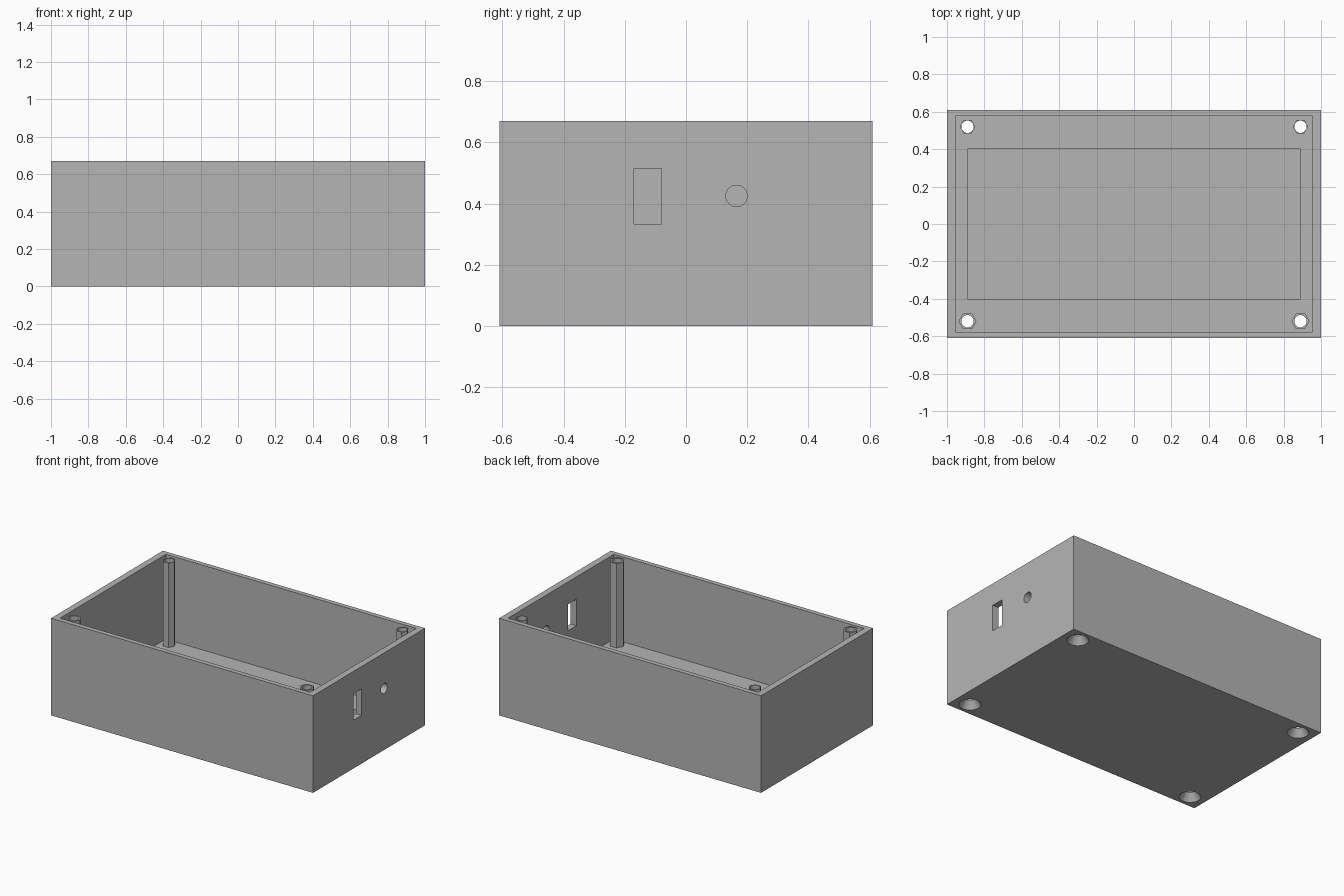
import bpy
import math

if "Cube" in bpy.data.objects:
    bpy.data.objects.remove(bpy.data.objects["Cube"], do_unlink=True)

LENGTH, DEPTH, HEIGHT = 2.0, 1.22, 0.67
FLOOR = 0.085            # ledge around the floor pocket
POCKET = 0.04            # lower floor in the middle
POST_X, POST_Y = 0.89, 0.52
HOLE_R = 0.033

grey = bpy.data.materials.new("plain_grey")
grey.use_nodes = True
grey.diffuse_color = (0.46, 0.46, 0.46, 1)
grey.node_tree.nodes["Principled BSDF"].inputs["Base Color"].default_value = grey.diffuse_color


def box(name, x, y, z):
    """Box from (min, max) ranges."""
    centre = [(a + b) / 2 for a, b in (x, y, z)]
    bpy.ops.mesh.primitive_cube_add(size=1, location=centre)
    ob = bpy.context.object
    ob.name = name
    ob.scale = [b - a for a, b in (x, y, z)]
    bpy.ops.object.transform_apply(location=True, rotation=True, scale=True)
    return ob


def prism(name, sides, r1, r2, x, y, z0, z1, spin=0):
    """Upright prism or cone frustum, with a corner pointing along x after the spin."""
    bpy.ops.mesh.primitive_cone_add(vertices=sides, radius1=r1, radius2=r2, depth=z1 - z0,
                                    location=(x, y, (z0 + z1) / 2), rotation=(0, 0, spin))
    ob = bpy.context.object
    ob.name = name
    bpy.ops.object.transform_apply(location=True, rotation=True, scale=True)
    return ob


def cut(ob, cutter):
    mod = ob.modifiers.new("cut", 'BOOLEAN')
    mod.operation = 'DIFFERENCE'
    mod.solver = 'EXACT'
    mod.object = cutter
    bpy.context.view_layer.objects.active = ob
    bpy.ops.object.modifier_apply(modifier=mod.name)
    bpy.data.objects.remove(cutter, do_unlink=True)


def finish(ob):
    ob.data.materials.clear()
    ob.data.materials.append(grey)
    bpy.ops.object.select_all(action='DESELECT')
    ob.select_set(True)
    bpy.context.view_layer.objects.active = ob
    bpy.ops.object.shade_smooth_by_angle(angle=math.radians(30))


# Open case with a stepped floor
case = box("case", (-LENGTH / 2, LENGTH / 2), (-DEPTH / 2, DEPTH / 2), (0, HEIGHT))
cut(case, box("cavity", (-0.955, 0.955), (-0.577, 0.577), (FLOOR, 1)))
cut(case, box("floor_pocket", (-0.89, 0.89), (-0.4, 0.4), (POCKET, 0.3)))

# Slot and round opening in the left wall
cut(case, box("slot", (0.9, 1.1), (-0.17, -0.08), (0.333, 0.515)))
bpy.ops.mesh.primitive_cylinder_add(vertices=32, radius=0.035, depth=0.2,
                                    location=(1, 0.165, 0.425), rotation=(0, math.pi / 2, 0))
cut(case, bpy.context.object)

# Hexagonal corner posts with countersunk through holes
for side, sx in (("left", 1), ("right", -1)):
    for end, sy, radius in (("front", -1, 0.048), ("back", 1, 0.041)):
        x, y = sx * POST_X, sy * POST_Y
        cut(case, prism("screw_hole", 32, HOLE_R, HOLE_R, x, y, -0.1, 0.3))
        cut(case, prism("countersink", 32, 0.075, HOLE_R, x, y, -0.01, 0.05))
        post = prism(f"{end}_{side}_post", 6, radius, radius, x, y, FLOOR, HEIGHT - 0.004,
                     math.pi / 6)
        cut(post, prism("post_hole", 32, HOLE_R, HOLE_R, x, y, -0.1, 1))
        finish(post)

finish(case)
